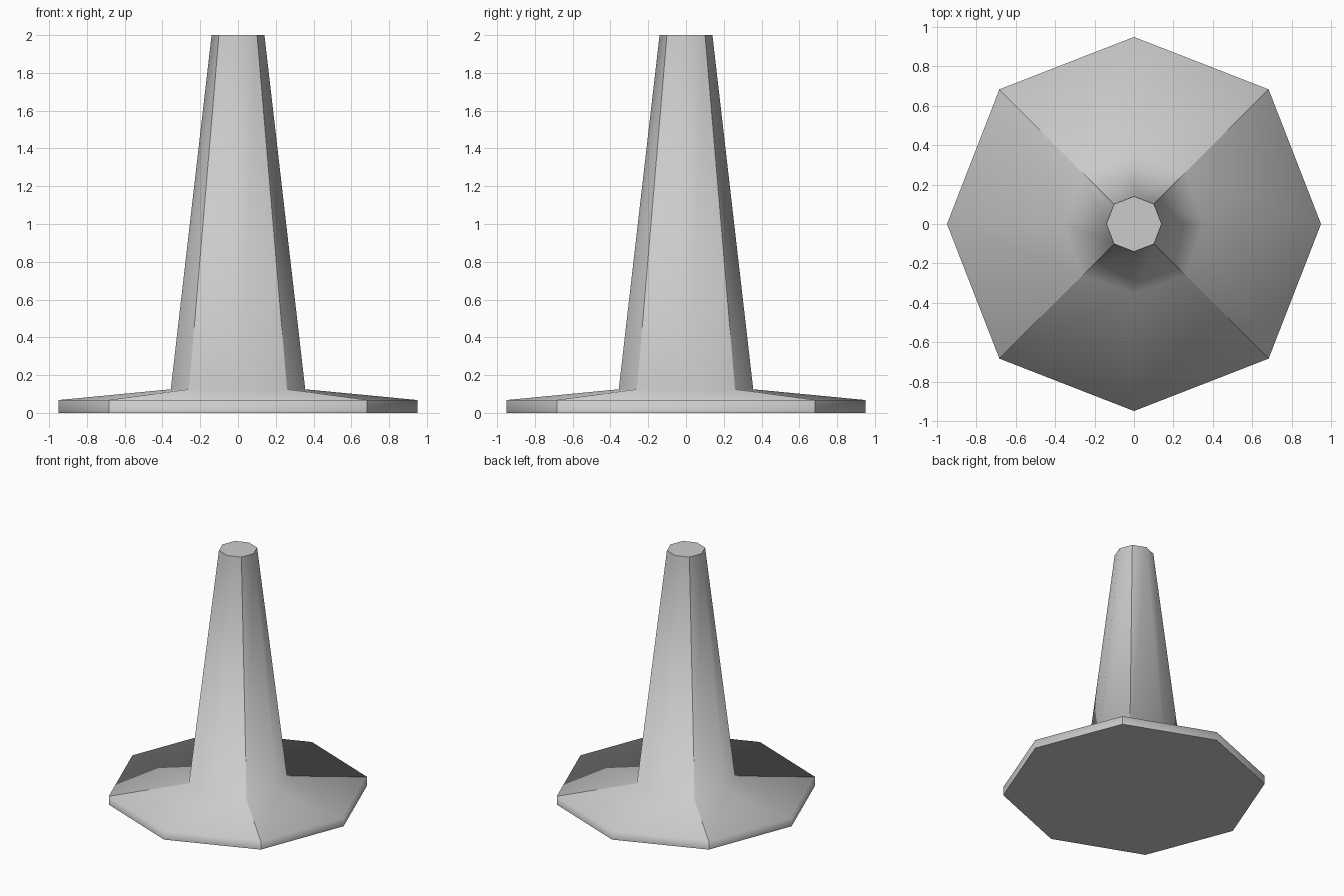
import bpy
import bmesh
from math import cos, sin, pi

cube = bpy.data.objects.get("Cube")
if cube:
    bpy.data.objects.remove(cube, do_unlink=True)

# Plain grey for the whole cone
grey = bpy.data.materials.new("light_grey")
grey.use_nodes = True
colour = (0.6, 0.6, 0.6, 1)
grey.diffuse_color = colour
grey.node_tree.nodes["Principled BSDF"].inputs["Base Color"].default_value = colour

SIDES = 8
# Profile rings: axis radius, diagonal radius, height
PROFILE = [(0.95, 0.967, 0), (0.95, 0.967, 0.068),
           (0.356, 0.367, 0.125), (0.14, 0.143, 2)]

bm = bmesh.new()
rings = []
for axis_r, diag_r, z in PROFILE:
    ring = []
    for i in range(SIDES):
        r = diag_r if i % 2 else axis_r
        a = 2 * pi * i / SIDES
        ring.append(bm.verts.new((r * cos(a), r * sin(a), z)))
    rings.append(ring)

# Foot rim, foot slope and shaft, smooth within each quarter
for low, high in zip(rings, rings[1:]):
    for i in range(SIDES):
        j = (i + 1) % SIDES
        bm.faces.new((low[i], low[j], high[j], high[i])).smooth = True
    for i in range(1, SIDES, 2):
        bm.edges.get((low[i], high[i])).smooth = False

# Flat underside and tip, with crisp borders
for cap in (bm.faces.new(rings[0][::-1]), bm.faces.new(rings[-1])):
    for edge in cap.edges:
        edge.smooth = False

mesh = bpy.data.meshes.new("traffic_cone")
bm.to_mesh(mesh)
bm.free()
mesh.materials.append(grey)
cone = bpy.data.objects.new("traffic_cone", mesh)
bpy.context.collection.objects.link(cone)
